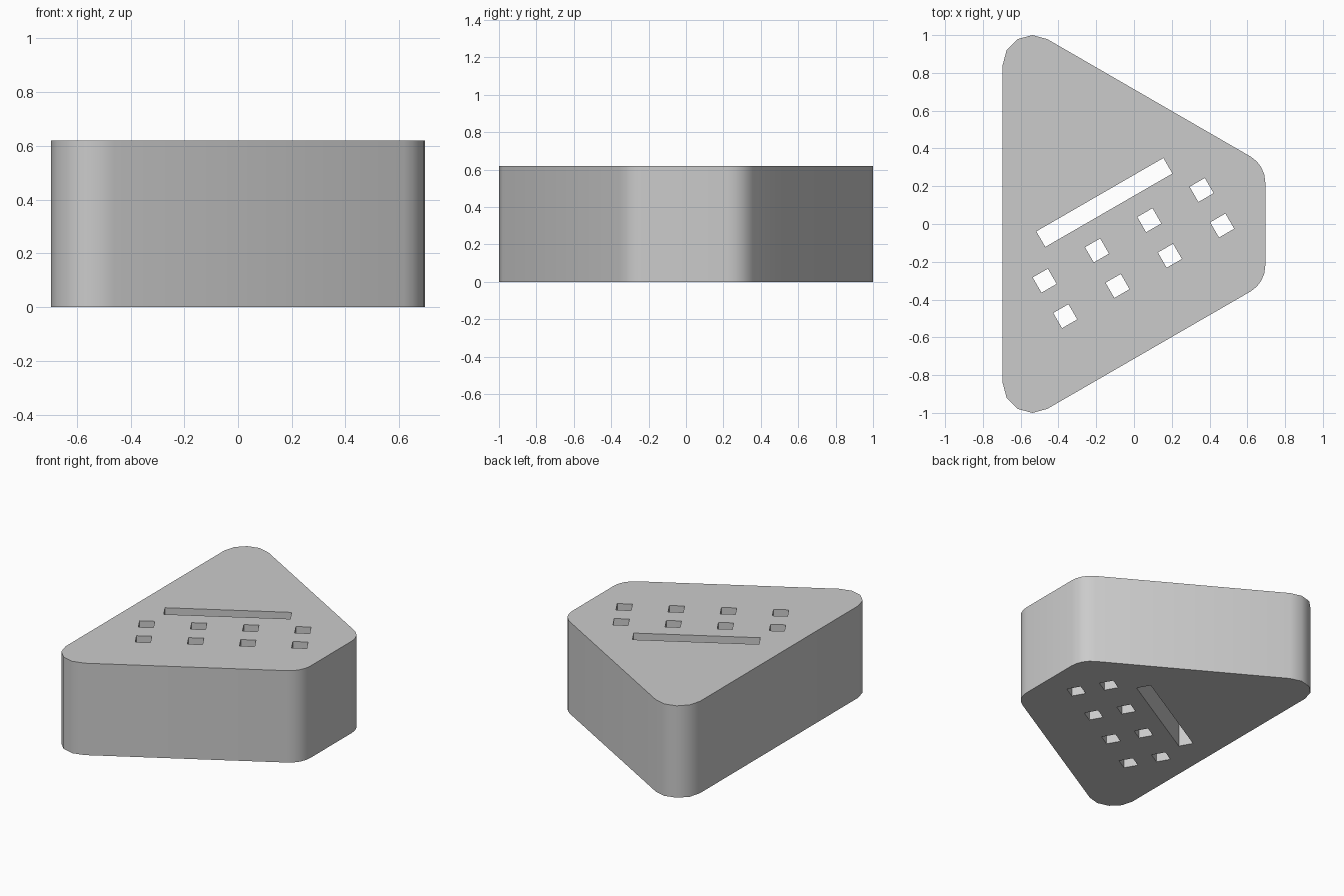
import bpy, bmesh
from math import radians, cos, sin
from mathutils import Vector

if "Cube" in bpy.data.objects:
    bpy.data.objects.remove(bpy.data.objects["Cube"])

HEIGHT, R, SEGMENTS = 0.62, 0.157, 4
TILT = radians(30)


def prism(bm, points, z0, z1):
    face = bm.faces.new([bm.verts.new((x, y, z0)) for x, y in points])
    new = bmesh.ops.extrude_face_region(bm, geom=[face])["geom"]
    verts = [v for v in new if isinstance(v, bmesh.types.BMVert)]
    bmesh.ops.translate(bm, verts=verts, vec=(0, 0, z1 - z0))


def make_object(name, bm):
    bmesh.ops.recalc_face_normals(bm, faces=bm.faces)
    mesh = bpy.data.meshes.new(name)
    bm.to_mesh(mesh)
    bm.free()
    obj = bpy.data.objects.new(name, mesh)
    bpy.context.collection.objects.link(obj)
    return obj


def rectangle(cx, cy, length, width):
    # Rectangle turned to follow the slanted hole pattern
    u = Vector((cos(TILT), sin(TILT))) * length / 2
    v = Vector((-sin(TILT), cos(TILT))) * width / 2
    c = Vector((cx, cy))
    return [c - u - v, c + u - v, c + u + v, c - u + v]


# Trapezoid body with rounded corners: centre x, centre y, start and end angle
corners = [(0.538, -0.2215, -60, 0), (0.538, 0.2215, 0, 60),
           (-0.538, 0.843, 60, 180), (-0.538, -0.843, 180, 300)]
outline = []
for cx, cy, a0, a1 in corners:
    for i in range(SEGMENTS + 1):
        a = radians(a0 + (a1 - a0) * i / SEGMENTS)
        outline.append((cx + R * cos(a), cy + R * sin(a)))
bm = bmesh.new()
prism(bm, outline, 0, HEIGHT)
body = make_object("slotted_body", bm)

# Through holes: one long slot and two rows of four squares
bm = bmesh.new()
holes = [rectangle(-0.157, 0.114, 0.777, 0.095)]
for row in range(2):
    for col in range(4):
        holes.append(rectangle(-0.473 + 0.277 * col + 0.109 * row,
                               -0.30 + 0.16 * col - 0.188 * row, 0.093, 0.093))
for hole in holes:
    prism(bm, hole, -0.1, HEIGHT + 0.1)
cutter = make_object("hole_cutter", bm)
cutter.hide_render = True

# Cut the holes, then smooth the rounded corners
cut = body.modifiers.new("holes", "BOOLEAN")
cut.operation = "DIFFERENCE"
cut.solver = "EXACT"
cut.object = cutter
bpy.context.view_layer.objects.active = body
body.select_set(True)
bpy.ops.object.modifier_apply(modifier=cut.name)
bpy.data.objects.remove(cutter)
bpy.ops.object.shade_smooth_by_angle(angle=radians(35))
